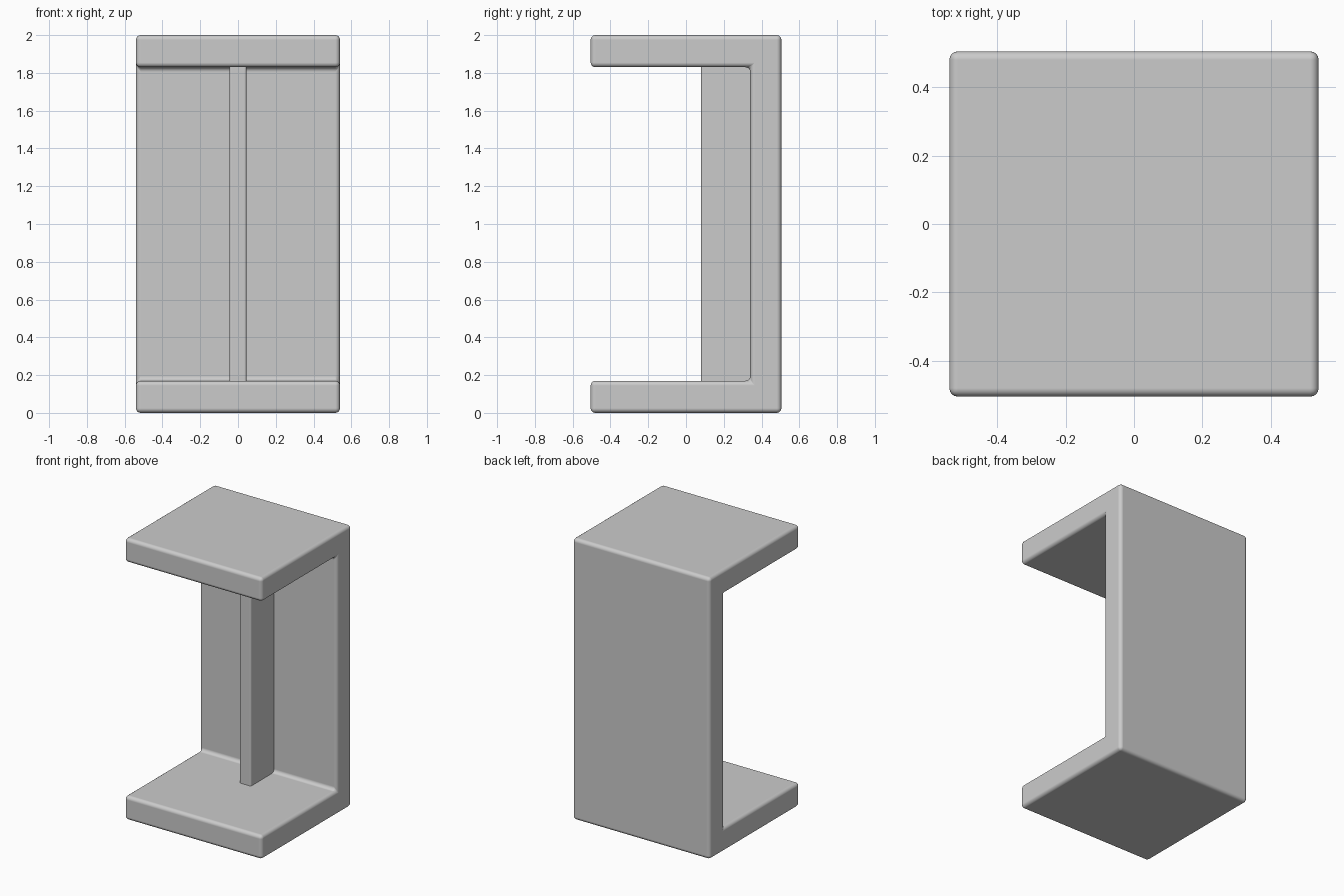
import bpy, bmesh, math

cube = bpy.data.objects.get("Cube")
if cube:
    bpy.data.objects.remove(cube, do_unlink=True)

GREY = (0.6, 0.6, 0.6, 1.0)
grey = bpy.data.materials.new("plain grey")
grey.use_nodes = True
grey.diffuse_color = GREY
grey.node_tree.nodes["Principled BSDF"].inputs["Base Color"].default_value = GREY


def extrude_profile(name, points, vector, bevel):
    """Extrude a closed flat profile along a vector and round its edges."""
    bm = bmesh.new()
    face = bm.faces.new([bm.verts.new(p) for p in points])
    result = bmesh.ops.extrude_face_region(bm, geom=[face], use_keep_orig=True)
    moved = [g for g in result["geom"] if isinstance(g, bmesh.types.BMVert)]
    bmesh.ops.translate(bm, verts=moved, vec=vector)
    bmesh.ops.recalc_face_normals(bm, faces=bm.faces)
    mesh = bpy.data.meshes.new(name)
    bm.to_mesh(mesh)
    bm.free()
    mesh.materials.append(grey)
    obj = bpy.data.objects.new(name, mesh)
    bpy.context.collection.objects.link(obj)
    mod = obj.modifiers.new("rounded edges", "BEVEL")
    mod.width = bevel
    mod.segments = 4
    mod.limit_method = "ANGLE"
    mod.harden_normals = True
    bpy.ops.object.select_all(action="DESELECT")
    obj.select_set(True)
    bpy.context.view_layer.objects.active = obj
    bpy.ops.object.shade_smooth_by_angle(angle=math.radians(40))
    return obj


HALF_W, HALF_D, HEIGHT = 0.54, 0.505, 2.0
SLAB, WALL_FRONT = 0.17, 0.34

# Back wall with base and top slabs, one C-shaped side profile
side = [(-HALF_D, 0), (HALF_D, 0), (HALF_D, HEIGHT), (-HALF_D, HEIGHT),
        (-HALF_D, HEIGHT - SLAB), (WALL_FRONT, HEIGHT - SLAB),
        (WALL_FRONT, SLAB), (-HALF_D, SLAB)]
extrude_profile("c_frame", [(-HALF_W, y, z) for y, z in side],
                (2 * HALF_W, 0, 0), 0.025)

# Upright rib in the middle, sunk slightly into the wall and both slabs
RIB_HALF, RIB_FRONT, SINK = 0.045, 0.08, 0.04
rib = [(-RIB_HALF, RIB_FRONT), (RIB_HALF, RIB_FRONT),
       (RIB_HALF, WALL_FRONT + SINK), (-RIB_HALF, WALL_FRONT + SINK)]
extrude_profile("centre_rib", [(x, y, SLAB - SINK) for x, y in rib],
                (0, 0, HEIGHT - 2 * SLAB + 2 * SINK), 0.012)
